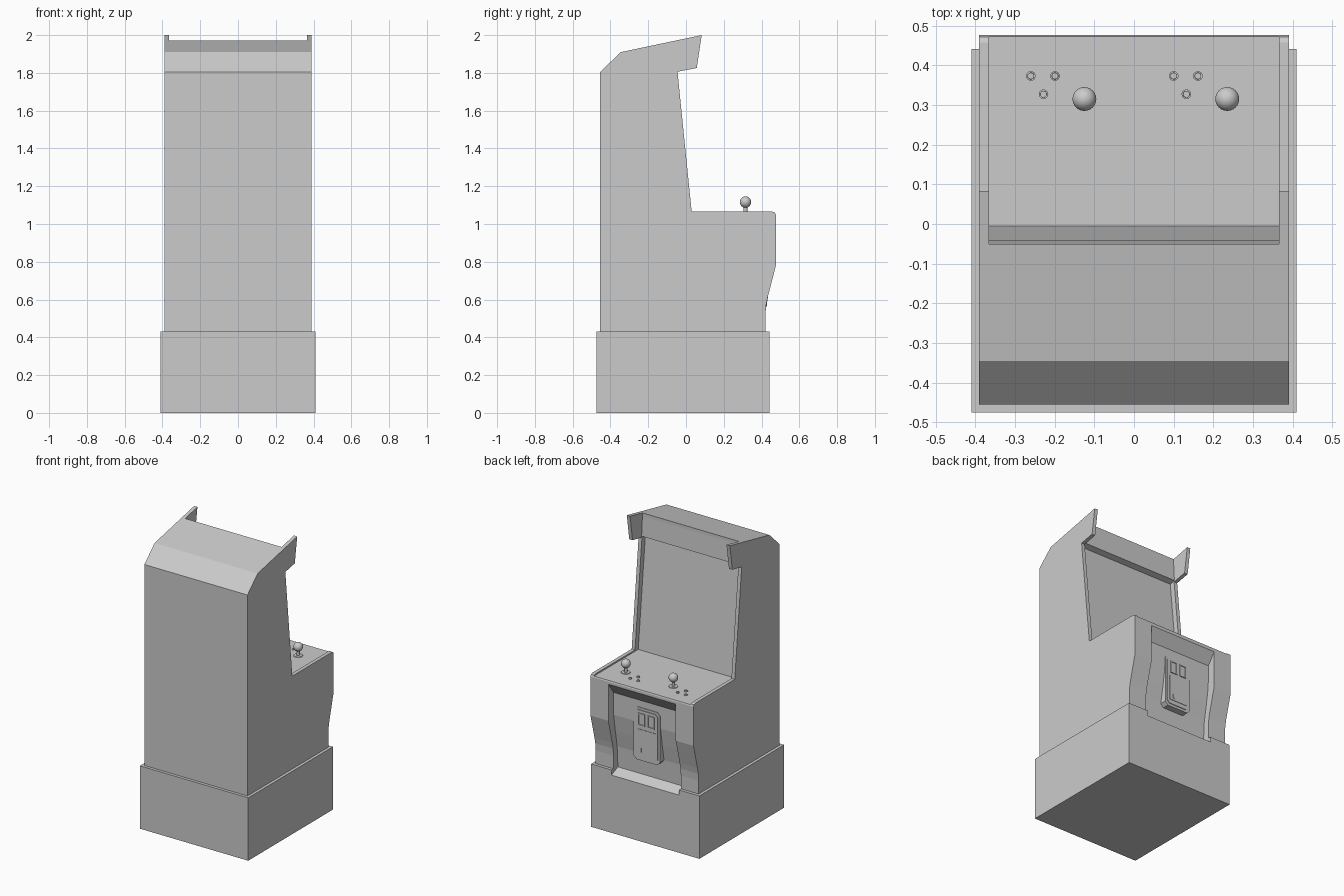
import bpy, bmesh
from math import radians

if "Cube" in bpy.data.objects:
    bpy.data.objects.remove(bpy.data.objects["Cube"])


def make_object(name, bm):
    bmesh.ops.recalc_face_normals(bm, faces=bm.faces)
    mesh = bpy.data.meshes.new(name)
    bm.to_mesh(mesh)
    bm.free()
    ob = bpy.data.objects.new(name, mesh)
    bpy.context.collection.objects.link(ob)
    return ob


def extrude_x(name, profile, half):
    """Extrude a (y, z) outline from -half to +half in x."""
    bm = bmesh.new()
    face = bm.faces.new([bm.verts.new((-half, y, z)) for y, z in profile])
    geom = bmesh.ops.extrude_face_region(bm, geom=[face])["geom"]
    verts = [g for g in geom if isinstance(g, bmesh.types.BMVert)]
    bmesh.ops.translate(bm, verts=verts, vec=(2 * half, 0, 0))
    return make_object(name, bm)


def plate(name, x0, x1, z0, z1, y0, y1, cut=0.0):
    """Upright plate facing +y with clipped corners."""
    if cut:
        pts = [(x0 + cut, z0), (x1 - cut, z0), (x1, z0 + cut), (x1, z1 - cut),
               (x1 - cut, z1), (x0 + cut, z1), (x0, z1 - cut), (x0, z0 + cut)]
    else:
        pts = [(x0, z0), (x1, z0), (x1, z1), (x0, z1)]
    bm = bmesh.new()
    face = bm.faces.new([bm.verts.new((x, y0, z)) for x, z in pts])
    geom = bmesh.ops.extrude_face_region(bm, geom=[face])["geom"]
    verts = [g for g in geom if isinstance(g, bmesh.types.BMVert)]
    bmesh.ops.translate(bm, verts=verts, vec=(0, y1 - y0, 0))
    return make_object(name, bm)


def subtract(target, cutter):
    mod = target.modifiers.new("cut", "BOOLEAN")
    mod.operation = "DIFFERENCE"
    mod.solver = "EXACT"
    mod.object = cutter
    bpy.context.view_layer.objects.active = target
    bpy.ops.object.modifier_apply(modifier=mod.name)


def smooth(ob):
    bpy.ops.object.select_all(action="DESELECT")
    ob.select_set(True)
    bpy.context.view_layer.objects.active = ob
    bpy.ops.object.shade_smooth_by_angle(angle=radians(35))


def disc(name, x, y, z0, z1, r_low, r_top, segments=24):
    bm = bmesh.new()
    bmesh.ops.create_cone(bm, cap_ends=True, segments=segments, radius1=r_low,
                          radius2=r_top, depth=z1 - z0)
    bmesh.ops.translate(bm, verts=bm.verts, vec=(x, y, (z0 + z1) / 2))
    ob = make_object(name, bm)
    smooth(ob)
    return ob


# Cabinet body and plinth
body = extrude_x("cabinet_body", [
    (-0.455, 0.43), (-0.455, 1.805), (-0.345, 1.91), (0.083, 2.0), (0.057, 1.826),
    (-0.045, 1.806), (0.03, 1.065), (0.458, 1.065), (0.471, 1.06), (0.476, 1.047),
    (0.476, 0.78), (0.432, 0.61), (0.424, 0.57), (0.42, 0.52), (0.42, 0.43)], 0.39)
plinth = extrude_x("plinth", [
    (-0.475, 0), (0.441, 0), (0.441, 0.43), (-0.475, 0.43)], 0.41)

# Space between the side panels: marquee, screen and control deck
deck_z = 1.055
opening = extrude_x("screen_cutter", [
    (-0.05, 2.1), (-0.05, 1.95), (-0.042, 1.815), (-0.082, 1.805),
    (-0.005, deck_z), (0.6, deck_z), (0.6, 2.1)], 0.365)

# Recess around the coin door, dipping into the plinth
recess = extrude_x("recess_cutter", [
    (0.52, 1.091), (0.42, 0.953), (0.418, 0.80), (0.40, 0.68), (0.38, 0.57),
    (0.372, 0.43), (0.372, 0.425), (0.52, 0.36)], 0.255)
subtract(body, opening)
subtract(body, recess)
subtract(plinth, recess)
for cutter in (opening, recess):
    bpy.data.objects.remove(cutter)

# Coin door with raised rim, lower hatch, coin return windows and lock
plate("coin_door", -0.1, 0.1, 0.545, 0.905, 0.37, 0.424, 0.022)
plate("coin_door_face", -0.086, 0.086, 0.562, 0.89, 0.42, 0.429, 0.018)
plate("coin_hatch", -0.07, 0.07, 0.59, 0.76, 0.425, 0.432)
plate("hatch_lock", 0.035, 0.043, 0.605, 0.635, 0.43, 0.435)
for side in (-1, 1):
    c = side * 0.036
    frame = plate("coin_window", c - 0.026, c + 0.026, 0.785, 0.87, 0.425, 0.435)
    hole = plate("window_cutter", c - 0.019, c + 0.019, 0.793, 0.862, 0.43, 0.45)
    subtract(frame, hole)
    bpy.data.objects.remove(hole)

# Player controls: one joystick and three buttons each
for cx in (-0.125, 0.235):
    y = 0.315
    disc("joystick_base", cx, y, deck_z - 0.005, deck_z + 0.004, 0.032, 0.028)
    disc("joystick_shaft", cx, y, deck_z, 1.10, 0.01, 0.01, 16)
    bm = bmesh.new()
    bmesh.ops.create_uvsphere(bm, u_segments=24, v_segments=16, radius=0.03)
    bmesh.ops.translate(bm, verts=bm.verts, vec=(cx, y, 1.116))
    smooth(make_object("joystick_ball", bm))
    for dx, by in ((-0.135, 0.373), (-0.074, 0.373), (-0.103, 0.327)):
        disc("button_ring", cx + dx, by, deck_z - 0.005, deck_z + 0.004, 0.012, 0.012)
        disc("button_cap", cx + dx, by, deck_z, deck_z + 0.008, 0.009, 0.008)
